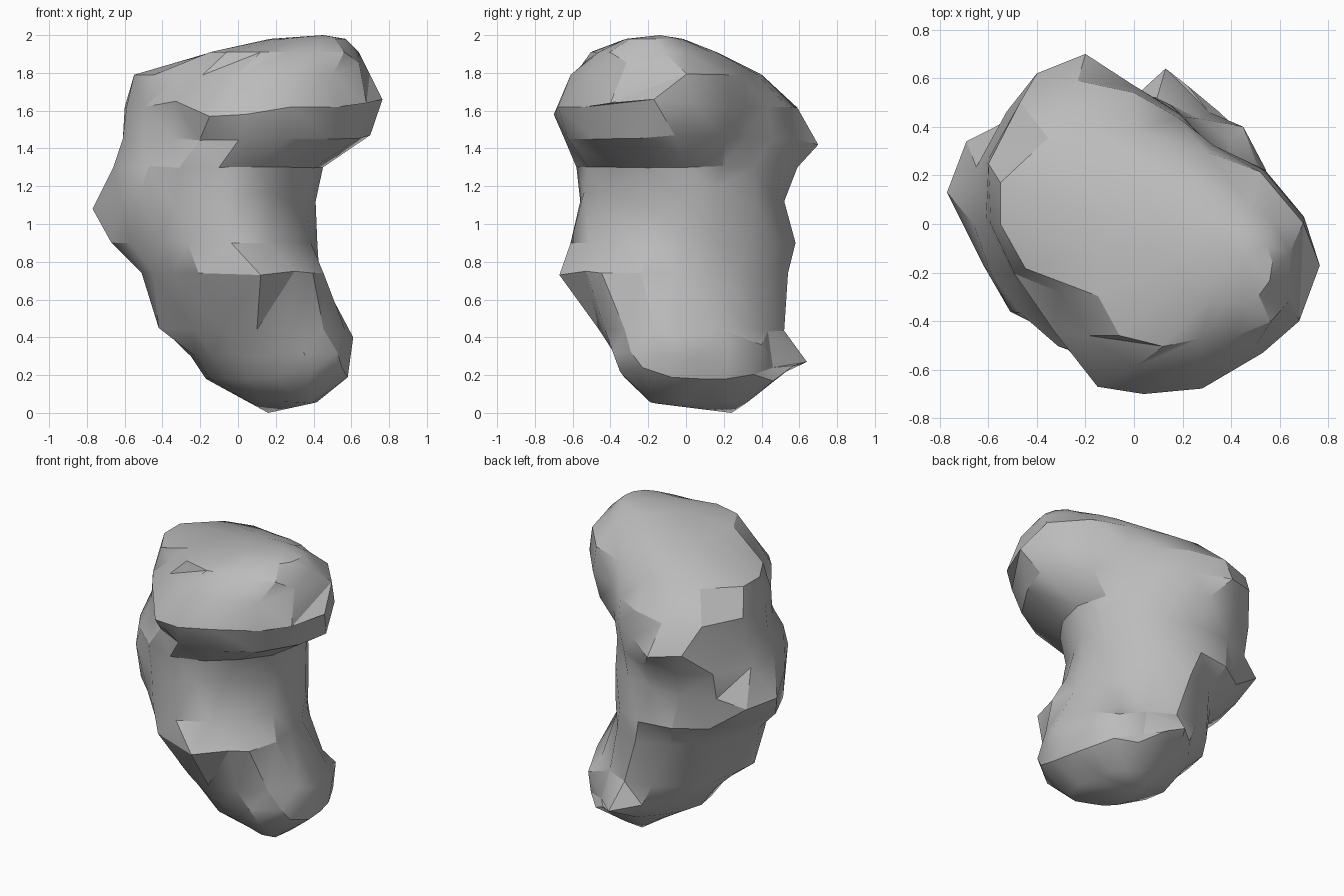
import bpy, bmesh, math
from mathutils import Vector

if "Cube" in bpy.data.objects:
    bpy.data.objects.remove(bpy.data.objects["Cube"], do_unlink=True)

stone = bpy.data.materials.new("grey stone")
stone.use_nodes = True
colour = (0.5, 0.5, 0.5, 1)
stone.diffuse_color = colour
stone.node_tree.nodes["Principled BSDF"].inputs["Base Color"].default_value = colour

# Each section: height, centre x, centre y, then eight radii every 45 degrees from +x
SECTIONS = [
    (0.06, 0.22, 0.08, .17, .21, .25, .20, .17, .20, .24, .28),
    (0.18, 0.20, 0.08, .36, .37, .46, .36, .37, .38, .40, .45),
    (0.30, 0.16, 0.06, .43, .42, .52, .42, .41, .42, .43, .50),
    (0.44, 0.10, 0.03, .50, .42, .48, .50, .49, .46, .49, .50),
    (0.74, 0.00, -0.05, .43, .46, .59, .50, .51, .48, .61, .56),
    (0.90, -0.05, 0.00, .47, .48, .58, .59, .62, .52, .61, .49),
    (1.12, -0.10, 0.00, .51, .52, .52, .60, .65, .54, .56, .45),
    (1.30, -0.10, 0.00, .55, .51, .59, .62, .56, .52, .58, .53),
    (1.45, 0.00, 0.00, .65, .45, .57, .68, .61, .50, .64, .69),
    (1.62, 0.00, 0.00, .72, .46, .54, .68, .59, .51, .69, .75),
    (1.79, 0.00, 0.00, .70, .42, .38, .50, .55, .43, .59, .71),
    (1.91, 0.28, -0.12, .36, .28, .28, .34, .42, .48, .35, .40),
    (1.98, 0.38, -0.16, .19, .17, .14, .18, .21, .19, .16, .19),
]
SIDES = 16

# Pronounced corners of the rock, from the foot up to the head
CORNERS = [
    (.39, -.16, .05), (.40, -.35, .22), (.55, -.23, .24), (.61, -.03, .40),
    (.13, .64, .27), (.22, .57, .25), (.31, .46, .24), (.45, .40, .36),
    (-.42, -.13, .45), (.12, -.67, .73), (.30, -.53, .75),
    (-.77, .13, 1.08), (-.69, .34, 1.06), (-.51, -.36, 1.19),
    (-.62, -.17, 1.12), (-.33, -.45, 1.10),
    (.05, -.54, 1.17), (.20, -.41, 1.16), (.37, -.13, 1.06), (.40, .15, 1.19),
    (-.20, .70, 1.42), (-.40, .62, 1.45), (.70, -.06, 1.47),
    (.765, -.17, 1.66), (.70, .03, 1.65), (.68, -.40, 1.64), (.04, -.70, 1.58),
    (-.15, -.67, 1.57), (-.33, -.44, 1.65), (-.55, .17, 1.79),
    (-.31, -.28, 1.78),
]
REACH = 0.2


def ring_point(section, k):
    """Point on a section, with a smooth curve passing through its radii."""
    z, cx, cy, *r = section
    i, odd = divmod(k, 2)
    radius = r[i]
    if odd:
        a, b, c, d = (r[(i + j) % 8] for j in (-1, 0, 1, 2))
        radius = (9 * (b + c) - a - d) / 16
    t = math.tau * k / SIDES
    return Vector((cx + radius * math.cos(t), cy + radius * math.sin(t), z))


def pull_corners(bm):
    """Move the nearest vertex onto each corner and drag its surroundings along."""
    pulls = {}
    for corner in map(Vector, CORNERS):
        free = (v for v in bm.verts if v not in pulls)
        v = min(free, key=lambda v: (v.co - corner).length)
        pulls[v] = (v.co.copy(), corner - v.co)
    for v in bm.verts:
        if v in pulls:
            v.co += pulls[v][1]
            continue
        move, total = Vector(), 0
        for start, delta in pulls.values():
            weight = max(0, 1 - (v.co - start).length / REACH)
            move += weight * delta
            total += weight
        v.co += move / max(1, total)


# Boulder: skin the sections and close both ends with a point
bm = bmesh.new()
rings = [[bm.verts.new(ring_point(s, k)) for k in range(SIDES)] for s in SECTIONS]
for low, high in zip(rings, rings[1:]):
    for k in range(SIDES):
        n = (k + 1) % SIDES
        bm.faces.new((low[k], low[n], high[n], high[k]))
for ring, tip in ((rings[0], (0.16, 0.24, 0)), (rings[-1], (0.45, -0.14, 2.0))):
    point = bm.verts.new(tip)
    for k in range(SIDES):
        bm.faces.new((ring[k], ring[(k + 1) % SIDES], point))
pull_corners(bm)
bmesh.ops.triangulate(bm, faces=bm.faces, quad_method='SHORT_EDGE')
bmesh.ops.recalc_face_normals(bm, faces=bm.faces)
mesh = bpy.data.meshes.new("boulder")
bm.to_mesh(mesh)
bm.free()
mesh.materials.append(stone)
boulder = bpy.data.objects.new("boulder", mesh)
bpy.context.collection.objects.link(boulder)
bpy.ops.object.select_all(action='DESELECT')
boulder.select_set(True)
bpy.context.view_layer.objects.active = boulder
bpy.ops.object.shade_smooth_by_angle(angle=math.radians(30))
